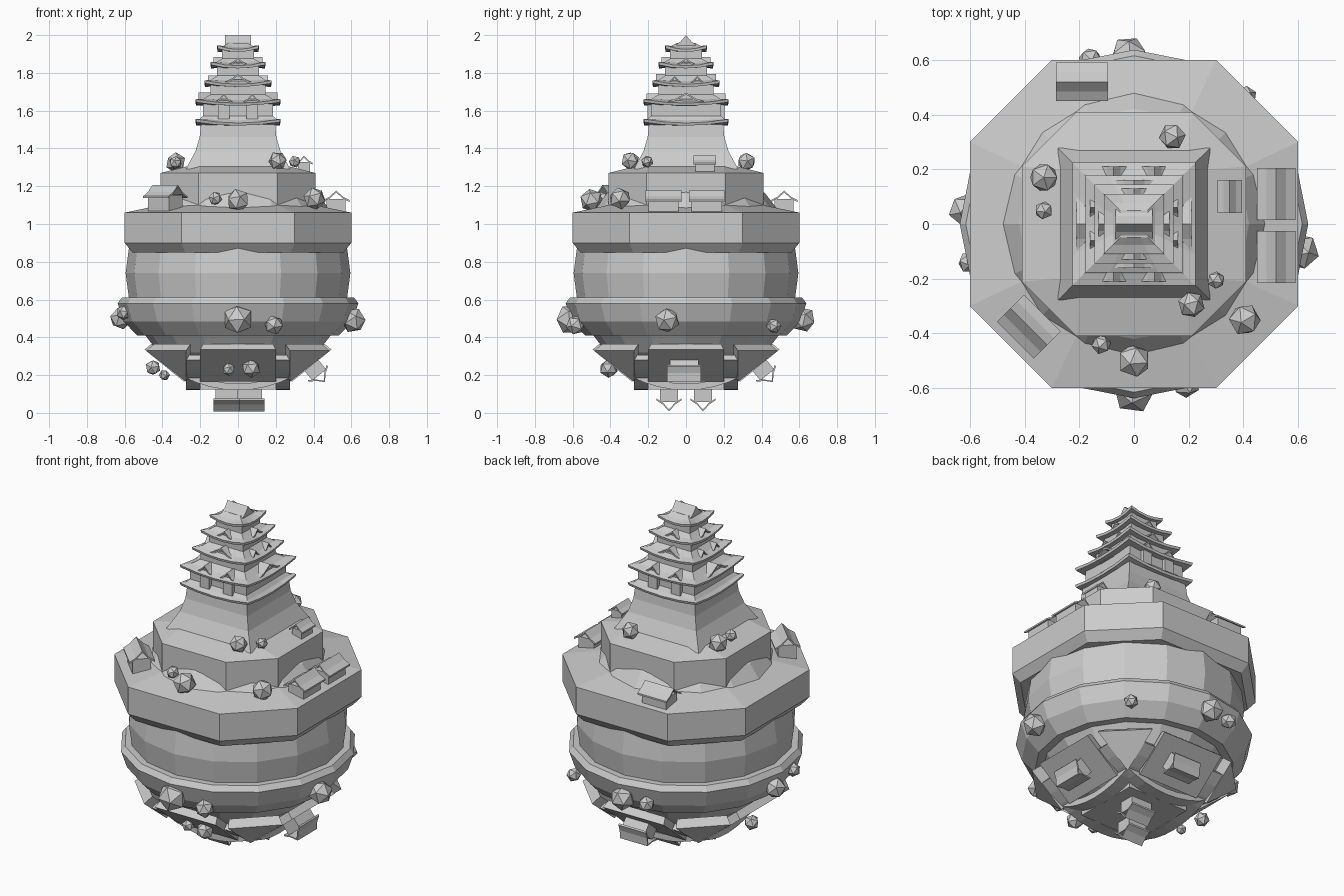
import bpy, bmesh, math
from mathutils import Vector, Matrix

if "Cube" in bpy.data.objects:
    bpy.data.objects.remove(bpy.data.objects["Cube"])

C = Vector((0, 0, 0.74))  # centre of the globe


def mesh(name, verts, faces, M=Matrix()):
    bm = bmesh.new()
    vs = [bm.verts.new(M @ Vector(v)) for v in verts]
    for f in faces:
        bm.faces.new([vs[i] for i in f])
    bmesh.ops.recalc_face_normals(bm, faces=bm.faces)
    me = bpy.data.meshes.new(name)
    bm.to_mesh(me)
    bm.free()
    ob = bpy.data.objects.new(name, me)
    bpy.context.collection.objects.link(ob)
    return ob


def loft(name, loops, M=Matrix(), closed=False):
    n = len(loops[0])
    verts = [p for l in loops for p in l]
    k = len(loops)
    faces = []
    for i in range(k if closed else k - 1):
        a, b = i * n, ((i + 1) % k) * n
        faces += [(a + j, a + (j + 1) % n, b + (j + 1) % n, b + j) for j in range(n)]
    if not closed:
        faces += [tuple(range(n))[::-1], tuple(range((k - 1) * n, k * n))]
    return mesh(name, verts, faces, M)


def box(name, x0, x1, y0, y1, z0, z1, M=Matrix()):
    r = lambda z: [(x0, y0, z), (x1, y0, z), (x1, y1, z), (x0, y1, z)]
    return loft(name, [r(z0), r(z1)], M)


def octagon(a, b, z):
    return [(a, -b, z), (a, b, z), (b, a, z), (-b, a, z), (-a, b, z), (-a, -b, z), (-b, -a, z), (b, -a, z)]


def square(s, z):
    return [(-s, -s, z), (s, -s, z), (s, s, z), (-s, s, z)]


def gable(name, w, h, length, M, t=None):
    # concave gable roof, ridge along local x; solid when t is None
    top = [(-w, 0), (-w * .5, .36 * h), (0, h), (w * .5, .36 * h), (w, 0)]
    low = [] if t is None else [(y, z - t) for y, z in reversed(top)]
    return loft(name, [[(x, y, z) for y, z in top + low] for x in (-length / 2, length / 2)], M)


def frame(pos, up=(0, 0, 1), ridge=(1, 0, 0)):
    z, x = Vector(up).normalized(), Vector(ridge).normalized()
    y = z.cross(x)
    return Matrix.Translation(pos) @ Matrix((x, y, z)).transposed().to_4x4()


def house(M, l=.19, w=.14, h=.1):
    box("house_walls", -l * .42, l * .42, -w * .36, w * .36, -.03, h * .58, M)
    gable("house_roof", w / 2, h * .5, l, M @ Matrix.Translation((0, 0, h * .52)), .01)


# globe
bm = bmesh.new()
bmesh.ops.create_uvsphere(bm, u_segments=16, v_segments=12, radius=.595, matrix=Matrix.Translation(C))
me = bpy.data.meshes.new("globe")
bm.to_mesh(me)
bm.free()
bpy.context.collection.objects.link(bpy.data.objects.new("globe", me))

# equatorial band
ring = lambda r, z: [(r * math.cos(i * math.pi / 8), r * math.sin(i * math.pi / 8), z) for i in range(16)]
loft("globe_band", [ring(r, z) for r, z in
     [(.5, .61), (.615, .61), (.637, .58), (.605, .485), (.535, .41), (.44, .41)]], closed=True)

# octagonal terraces
loft("lower_terrace", [octagon(.56, .28, .85), octagon(.6, .3, .9), octagon(.6, .3, 1.06), octagon(.41, .21, 1.1)])
loft("upper_terrace", [octagon(.41, .21, 1.09), octagon(.41, .21, 1.27), octagon(.27, .2, 1.305)])

# curved stone base
loft("stone_base", [square(s, z) for s, z in
     [(.277, 1.29), (.255, 1.33), (.225, 1.385), (.203, 1.46), (.195, 1.54)]])

# underside panels, struts and corner plates, four-fold
quarter = [Matrix.Rotation(k * math.pi / 2, 4, 'Z') for k in range(4)]


def plate(name, pts, depth, M):
    inner = [Vector(p) + (C - Vector(p)).normalized() * depth for p in pts]
    loft(name, [pts, inner], M)


box("bottom_panel", -.2, .2, -.2, .2, .125, .17)
for R in quarter:
    plate("side_panel", [(-.2, -.495, .335), (.2, -.495, .335), (.2, -.285, .165), (-.2, -.285, .165)], .05, R)
    plate("corner_plate", [(-.485, -.275, .33), (-.275, -.485, .33), (-.275, -.275, .165)], .06, R)
    loops = []
    for i in range(13):
        a = math.radians(-42 + 7 * i)
        loops.append([(r * math.sin(a), y, C.z - r * math.cos(a))
                      for r, y in ((.585, -.275), (.62, -.275), (.62, -.2), (.585, -.2))])
    loft("curved_strut", loops, R)


# curved hip roof with lifted corners
def eaves(name, s, z, s2, z2):
    def loop(h, zz, lift):
        us = (-1, -.5, 0, .5)
        pts = []
        for R in quarter:
            pts += [R @ Vector((u * h, -h, zz + lift * u * u)) for u in us]
        return pts
    m = (s * .45 + s2 * .55)
    loft(name, [loop(s2, z - .012, 0), loop(s * .98, z - .014, .018), loop(s, z, .02),
                loop(m, z + (z2 - z) * .38, .006), loop(s2, z2, 0)])


# keep: floors and roofs
tiers = [(.225, 1.535, .185, 1.572), (.225, 1.64, .145, 1.685), (.178, 1.74, .112, 1.785),
         (.145, 1.838, .085, 1.875), (.11, 1.925, .05, 1.957)]
for i, (s, z, s2, z2) in enumerate(tiers):
    eaves("keep_roof", s, z, s2, z2)
    if i < 4:
        zt = tiers[i + 1][1]
        box("keep_floor", -s2, s2, -s2, s2, z - .01, zt + .005)
gable("top_roof", .06, .055, .135, frame((0, 0, 1.945)))


# dormer gables on the roofs
def dormer(R, x, y0, y1, z, w, h):
    M = R @ frame((x, -(y0 + y1) / 2, z), ridge=(0, -1, 0))
    gable("dormer_roof", w, h, y0 - y1, M, .01)
    box("dormer_wall", x - w * .5, x + w * .5, -y0 + .015, -y1, z - .02, z + h * .35, R)


for k, R in enumerate(quarter):
    if k % 2 == 0:
        for x in (-.075, .075):
            dormer(R, x, .21, .13, 1.645, .05, .045)
            box("bay", x - .03, x + .03, -.205, -.17, 1.555, 1.64, R)
        dormer(R, 0, .16, .1, 1.75, .075, .045)
    else:
        dormer(R, 0, .21, .13, 1.645, .11, .05)
        for x in (-.06, .06):
            dormer(R, x, .16, .1, 1.745, .04, .04)
    dormer(R, 0, .13, .075, 1.845, .05, .038)

# houses on the terraces
house(frame((.52, .11, 1.075), ridge=(0, 1, 0)))
house(frame((.52, -.12, 1.075), ridge=(0, 1, 0)))
house(frame((.35, .1, 1.285), ridge=(0, 1, 0)), .12, .09, .075)
house(frame((-.19, .52, 1.075)))
house(frame((-.385, -.375, 1.085), ridge=(1, -1, 0)), .19, .14, .12)
# houses hanging below
house(frame((-.06, -.09, .125), (0, 0, -1)), .14, .13, .115)
house(frame((.06, .09, .125), (0, 0, -1)), .16, .13, .115)
house(frame((.39, -.01, .25), (.63, 0, -.78), (0, 1, 0)), .18, .13, .11)
house(frame((.02, .39, .25), (0, .63, -.78)), .18, .13, .11)

# round bushes: x, y, z, radius
bushes = [
    (-.33, .17, 1.325, .055), (-.33, .05, 1.325, .035), (.14, .32, 1.33, .05), (.21, -.295, 1.335, .05),
    (.3, -.205, 1.33, .033), (.405, -.35, 1.135, .06), (0, -.5, 1.125, .063), (-.12, -.44, 1.135, .037),
    (0, -.61, .495, .082), (.19, -.585, .465, .052), (-.62, .05, .5, .06), (-.605, -.14, .53, .04),
    (.61, -.1, .49, .068), (.41, .465, .46, .04), (-.02, .62, .495, .068), (-.16, .6, .49, .045),
    (.07, -.41, .235, .05), (-.05, -.395, .23, .035), (-.45, .03, .24, .042), (-.39, -.07, .2, .03)]
for n, (x, y, z, r) in enumerate(bushes):
    bpy.ops.mesh.primitive_ico_sphere_add(subdivisions=1, radius=r, location=(x, y, z), rotation=(.2 * n, 0, .7 * n))
    bpy.context.object.name = "bush"
